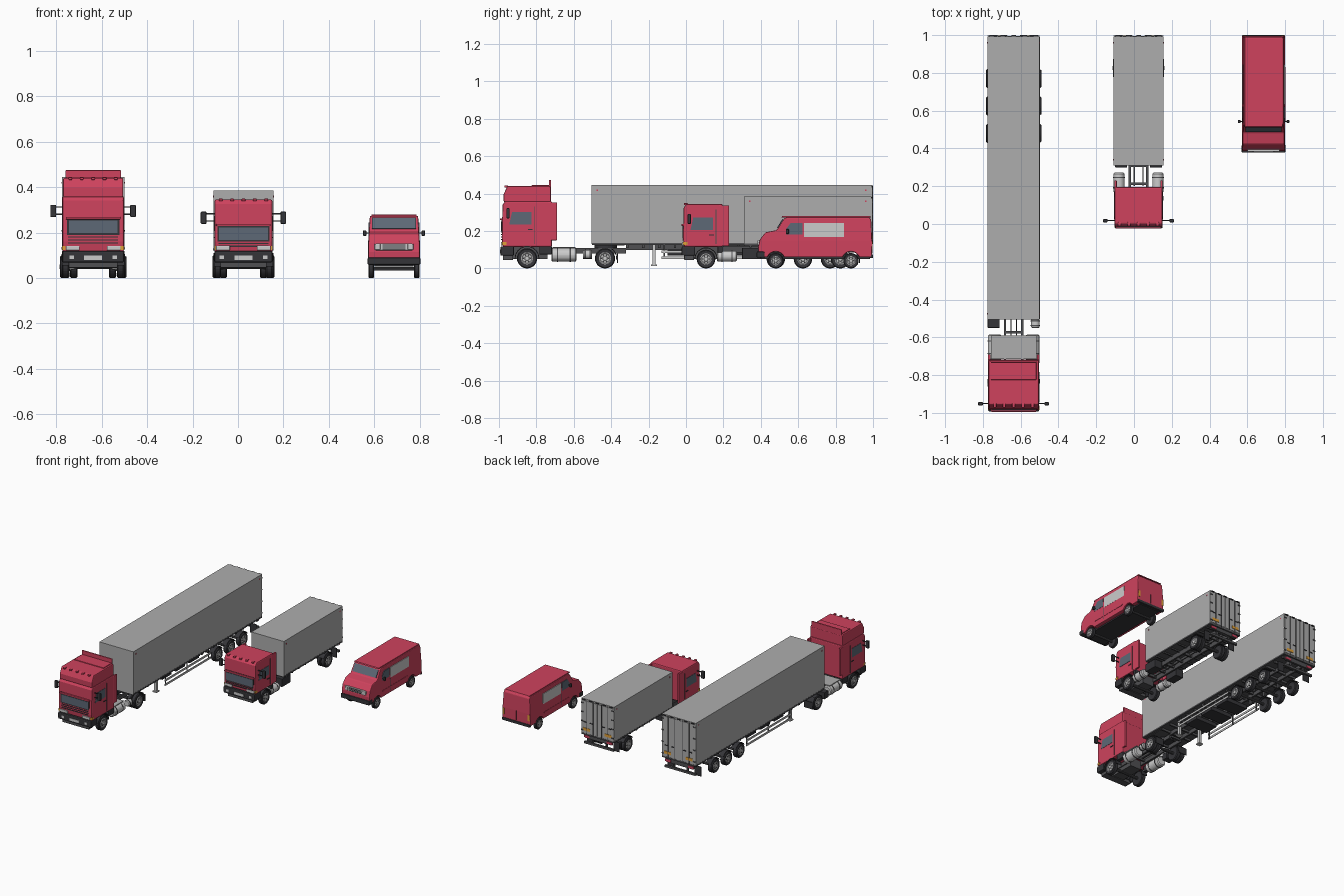
import bpy, bmesh
from math import sin, cos, pi, radians
from mathutils import Vector

if "Cube" in bpy.data.objects:
    bpy.data.objects.remove(bpy.data.objects["Cube"])

def mat(name, c):
    m = bpy.data.materials.new(name)
    m.diffuse_color = (*c, 1)
    m.use_nodes = True
    m.node_tree.nodes["Principled BSDF"].inputs["Base Color"].default_value = m.diffuse_color
    return m

RED = mat("red_paint", (0.62, 0.055, 0.11))
DARK = mat("dark_rubber", (0.035, 0.035, 0.04))
FRAME = mat("chassis_grey", (0.08, 0.08, 0.085))
GLASS = mat("glass", (0.11, 0.14, 0.18))
AMBER = mat("amber", (0.75, 0.35, 0.04))
PALE = mat("pale_metal", (0.6, 0.6, 0.6))
BOXM = mat("cargo_grey", (0.42, 0.42, 0.42))
ROUND = []

def finish(name, bm, m, bevel=0):
    bmesh.ops.recalc_face_normals(bm, faces=bm.faces)
    me = bpy.data.meshes.new(name)
    bm.to_mesh(me)
    bm.free()
    o = bpy.data.objects.new(name, me)
    bpy.context.collection.objects.link(o)
    me.materials.append(m)
    if bevel:
        b = o.modifiers.new("bevel", 'BEVEL')
        b.width, b.segments, b.limit_method = bevel, 2, 'ANGLE'
        b.angle_limit = radians(35)
    return o

def prism(name, pts, x0, x1, m, bevel=0, taper=None):
    """Side profile of (y, z) points extruded along x."""
    bm = bmesh.new()
    f = bm.faces.new([bm.verts.new((x0, y, z)) for y, z in pts])
    r = bmesh.ops.extrude_face_region(bm, geom=[f])
    bmesh.ops.translate(bm, verts=[v for v in r['geom'] if isinstance(v, bmesh.types.BMVert)], vec=(x1 - x0, 0, 0))
    if taper:
        z0, k = taper
        bmesh.ops.bisect_plane(bm, geom=bm.verts[:] + bm.edges[:] + bm.faces[:], plane_co=(0, 0, z0), plane_no=(0, 0, 1))
        mid = (x0 + x1) / 2
        for v in bm.verts:
            v.co.x = mid + (v.co.x - mid) * (1 - k * max(0, v.co.z - z0))
    return finish(name, bm, m, bevel)

def box(name, x, y, z, m, bevel=0):
    return prism(name, [(y[0], z[0]), (y[1], z[0]), (y[1], z[1]), (y[0], z[1])], min(x), max(x), m, bevel)

def pair(name, cx, x, y, z, m, bevel=0):
    for s in (-1, 1):
        box(name, (cx + s * x[0], cx + s * x[1]), y, z, m, bevel)

def lathe(name, prof, c, axis, m, n=28):
    """Profile of (radius, offset along axis) turned about x, y or z."""
    bm, rings = bmesh.new(), []
    for r, t in prof:
        ring = []
        for i in range(n):
            a = 2 * pi * i / n
            p = (t, r * cos(a), r * sin(a))
            k = {'x': 0, 'y': 1, 'z': 2}[axis]
            ring.append(bm.verts.new(Vector(c) + Vector(p[-k:] + p[:-k] if k else p)))
        rings.append(ring)
    for a, b in zip(rings, rings[1:]):
        for i in range(n):
            bm.faces.new((a[i], a[(i + 1) % n], b[(i + 1) % n], b[i]))
    bm.faces.new(rings[0])
    bm.faces.new(rings[-1])
    o = finish(name, bm, m)
    ROUND.append(o)
    return o

def arc(cy, cz, r, a0, a1, n=9):
    return [(cy + r * cos(radians(a0 + (a1 - a0) * i / n)), cz + r * sin(radians(a0 + (a1 - a0) * i / n))) for i in range(n + 1)]

def wheels(cx, xo, y, r, w, dual=False):
    """An axle with a wheel (or twin wheels) on both ends; xo is the outer face."""
    for s in (-1, 1):
        for k in range(2 if dual else 1):
            x = cx + s * (xo - w / 2 - k * w * 1.12)
            h = w / 2
            lathe("tyre", [(r * .6, -h * .8), (r * .9, -h), (r, -h * .7), (r, h * .7), (r * .9, h), (r * .6, h * .8)], (x, y, r), 'x', DARK)
        x = cx + s * (xo - w / 2)
        lathe("rim", [(r * .6, 0), (r * .6, s * h * .9), (r * .52, s * h * .95), (r * .45, s * h * .8), (r * .25, s * h * .85), (r * .2, s * h * 1.05)], (x, y, r), 'x', PALE)
        for i in range(6):
            a = i * pi / 3
            lathe("rim_hole", [(r * .08, s * h * .7), (r * .08, s * h * .92)], (x, y + r * .37 * cos(a), r + r * .37 * sin(a)), 'x', DARK, 8)
    lathe("axle", [(r * .2, -xo + w), (r * .2, xo - w)], (cx, y, r), 'x', FRAME, 10)

def fender(cx, x0, x1, y, z, r, a0, a1):
    for s in (-1, 1):
        prism("mudguard", arc(y, z, r, a0, a1) + arc(y, z, r - .004, a1, a0), cx + s * x0, cx + s * x1, DARK)

def tank(name, x, y0, y1, z, r):
    lathe(name, [(r * .8, y0), (r, y0 + .006), (r, y1 - .006), (r * .8, y1)], (x, 0, z), 'y', PALE)
    for t in (.25, .75):
        yb = y0 + (y1 - y0) * t
        lathe("tank_strap", [(r + .002, yb - .003), (r + .002, yb + .003)], (x, 0, z), 'y', FRAME)

def cab(cx, hw, y0, y1, top, dz, yf, zf, yw, r):
    # shell with rounded front
    prism("cab_shell", [(y0 + .006, .115), (y0, .16), (y0 + .004, top - .02), (y0 + .018, top), (y1, top), (y1, .115)], cx - hw, cx + hw, RED, .007)
    # windscreen, visor and grille bars
    box("windscreen_frame", (cx - .115, cx + .115), (y0 - .002, y0 + .02), (.19 + dz, .268 + dz), DARK)
    box("windscreen", (cx - .107, cx + .107), (y0 - .004, y0 + .02), (.198 + dz, .252 + dz), GLASS)
    box("sun_visor", (cx - .12, cx + .12), (y0 - .009, y0 + .01), (.258 + dz, .268 + dz), RED, .002)
    for i in range(3):
        box("grille_bar", (cx - .11, cx + .11), (y0 - .003, y0 + .01), (.152 + dz / 2 + i * .013, .157 + dz / 2 + i * .013), DARK)
    pair("headlight", cx, (.06, .12), (y0 - .005, y0 + .02), (.122, .141), PALE, .002)
    pair("indicator", cx, (.121, hw + .001), (y0 + .001, y0 + .025), (.124, .14), AMBER)
    # bumper
    box("bumper", (cx - hw, cx + hw), (y0 - .007, y0 + .065), (.068, .118), DARK, .006)
    box("bumper_lip", (cx - hw * .8, cx + hw * .8), (y0 + .006, y0 + .06), (.045, .07), FRAME, .003)
    box("number_plate_recess", (cx - .04, cx + .04), (y0 - .009, y0), (.08, .098), PALE)
    pair("fog_light", cx, (.085, .105), (y0 - .009, y0), (.083, .1), PALE)
    # side windows, doors, steps
    for s in (-1, 1):
        prism("side_window", [(y0 + .04, .236 + dz), (y0 + .16, .236 + dz), (y0 + .16, .302 + dz), (y0 + .055, .302 + dz)], cx + s * (hw - .01), cx + s * (hw + .002), GLASS)
    pair("door_seam", cx, (hw - .01, hw + .001), (y0 + .175, y0 + .178), (.13, top - .03), FRAME)
    pair("door_handle", cx, (hw, hw + .004), (y0 + .14, y0 + .165), (.205 + dz, .211 + dz), DARK)
    pair("entry_step", cx, (hw - .03, hw - .002), (yw + r + .012, y1), (.075, .118), DARK, .003)
    fender(cx, hw - .045, hw + .002, yw, r, r + .012, 0, 180)
    # mirrors
    pair("mirror", cx, (.163, .188), (y0 + .025, y0 + .042), (.268 + dz, .322 + dz), DARK, .004)
    for z in (.278, .31):
        pair("mirror_arm", cx, (hw - .005, .168), (y0 + .033, y0 + .038), (z + dz, z + .005 + dz), DARK)
    # rear side fairings
    pair("side_fairing", cx, (hw - .012, hw + .001), (y1 - .02, yf), (zf, top - .008), RED, .003)

def cargo(cx, hw, y0, y1, z0, z1):
    box("cargo_box", (cx - hw, cx + hw), (y0, y1 - .008), (z0, z1), BOXM)
    box("lower_rail", (cx - hw - .001, cx + hw + .001), (y0 + .002, y1 - .007), (z0 - .004, z0 + .007), FRAME)
    # doors with locking rods, hinges and reflectors
    pair("rear_door", cx, (.002, hw - .006), (y1 - .01, y1 - .004), (z0 + .012, z1 - .012), BOXM)
    for s in (-1, 1):
        for x in (.035, .085):
            lathe("lock_rod", [(.0025, z0 + .005), (.0025, z1 - .005)], (cx + s * x, y1 - .003, 0), 'z', FRAME, 8)
            box("rod_handle", (cx + s * x, cx + s * (x + .025)), (y1 - .004, y1), (z0 + .09, z0 + .096), DARK)
        for i in range(4):
            z = z0 + .03 + (z1 - z0 - .06) * i / 3
            box("hinge", (cx + s * (hw - .02), cx + s * hw), (y1 - .006, y1 - .001), (z - .004, z + .004), FRAME)
    pair("reflector", cx, (.06, .115), (y1 - .004, y1 - .001), (z0 + .03, z0 + .05), AMBER)
    for i in range(5):
        x = cx + (i - 2) * hw * .42
        box("rear_marker", (x - .012, x + .012), (y1 - .009, y1), (z1 - .008, z1 - .002), DARK)
    for y in (y0 + .03, y1 - .04):
        pair("side_marker", cx, (hw, hw + .002), (y - .004, y + .004), (z1 - .03, z1 - .022), RED)
    # rear underrun bar, flaps, lights
    pair("underrun_post", cx, (.05, .06), (y1 - .04, y1 - .025), (.05, z0), FRAME)
    box("underrun_bar", (cx - hw * .9, cx + hw * .9), (y1 - .035, y1 - .02), (.05, .066), FRAME)
    box("tail_beam", (cx - hw * .8, cx + hw * .8), (y1 - .03, y1 - .015), (.095, z0), FRAME)
    pair("tail_light", cx, (.07, .115), (y1 - .02, y1 - .012), (.1, .116), RED)
    pair("mud_flap", cx, (.085, hw), (y1 - .075, y1 - .07), (.03, .1), DARK)

def chassis(cx, y0, y1, z0, z1, step, wide):
    pair("frame_rail", cx, (.04, .052), (y0, y1), (z0, z1), FRAME)
    n = int((y1 - y0) / step)
    for i in range(n + 1):
        y = y0 + (y1 - y0 - .012) * i / n
        box("cross_member", (cx - wide, cx + wide), (y, y + .012), (z0 + .012, z1 - .002), FRAME)

# ---- articulated truck ----
A = -.637
cab(A, .135, -.985, -.717, .36, 0, -.69, .15, -.85, .054)
prism("high_roof", [(-.975, .355), (-.976, .395), (-.955, .44), (-.728, .44), (-.722, .43), (-.722, .355)], A - .132, A + .132, RED, .006)
box("roof_deflector", (A - .122, A + .122), (-.732, -.722), (.43, .474), RED, .002)
box("roof_ridge", (A - .12, A + .12), (-.825, -.73), (.438, .445), RED, .002)
chassis(A, -.95, -.32, .08, .108, .12, .045)
pair("brake_line", A, (.012, .018), (-.7, -.45), (.1, .108), DARK)
box("catwalk", (A - .12, A + .12), (-.715, -.59), (.108, .114), BOXM)
for s in (-1, 1):
    tank("fuel_tank", A + s * .1, -.72, -.585, .072, .036)
box("engine", (A - .045, A + .045), (-.93, -.74), (.05, .12), FRAME)
box("battery_box", (A - .138, A - .075), (-.55, -.502), (.05, .1), DARK, .003)
tank("air_tank", A + .115, -.55, -.502, .075, .023)
lathe("coupling_plate", [(.06, .108), (.06, .128)], (A, -.43, 0), 'z', DARK)
wheels(A, .137, -.85, .054, .032)
wheels(A, .137, -.433, .054, .032, True)
fender(A, .065, .138, -.433, .054, .064, -5, 55)
pair("mud_flap", A, (.07, .137), (-.368, -.364), (.03, .08), DARK)
cargo(A, .138, -.505, 1, .13, .445)
chassis(A, -.32, .97, .098, .13, .085, .125)
box("nose_plate", (A - .12, A + .12), (-.49, -.33), (.122, .13), FRAME)
for y in (.48, .625, .77):
    wheels(A, .146, y, .049, .036)
    pair("axle_hanger", A, (.04, .055), (y - .07, y - .05), (.05, .1), FRAME)
    fender(A, .1, .14, y, .049, .058, 30, 150)
pair("landing_leg", A, (.08, .098), (-.18, -.162), (.02, .13), PALE)
pair("landing_foot", A, (.072, .106), (-.188, -.154), (.012, .02), PALE)
for z in (.05, .082):
    pair("side_guard", A, (.131, .136), (-.13, .4), (z, z + .014), PALE)
for y in (-.12, .13, .38):
    pair("guard_post", A, (.125, .131), (y, y + .008), (.05, .13), FRAME)
for y in (-.1, .06, .22):
    box("storage_tray", (A - .09, A + .09), (y, y + .11), (.07, .1), DARK, .003)

# ---- rigid truck ----
B = .024
cab(B, .127, -.016, .195, .345, -.03, .23, .12, .107, .05)
chassis(B, .02, .97, .085, .118, .09, .05)
pair("body_bearer", B, (.02, .026), (.2, .97), (.105, .122), FRAME)
box("engine", (B - .045, B + .045), (.03, .18), (.05, .12), FRAME)
for s in (-1, 1):
    tank("fuel_tank", B + s * .103, .165, .272, .065, .029)
pair("battery_box", B, (.06, .125), (.3, .4), (.05, .11), DARK, .003)
wheels(B, .128, .107, .05, .03)
wheels(B, .136, .825, .05, .03, True)
fender(B, .065, .132, .825, .05, .06, 30, 150)
cargo(B, .132, .31, 1, .125, .385)
for i in range(9):
    y = .34 + i * .075
    box("floor_bearer", (B - .128, B + .128), (y, y + .01), (.112, .125), FRAME)

# roof marker lights on both tall cabs
for cx, y, z in ((A, -.966, .438), (B, -.006, .344)):
    for i in range(5):
        x = cx + (i - 2) * .05
        box("roof_lamp", (x - .008, x + .008), (y - .005, y + .016), (z - .006, z + .005), RED, .002)

# ---- van ----
C, H = .686, .113
prism("van_body", [(.388, .06), (.386, .115), (.395, .155), (.425, .193), (.485, .205), (.525, .268), (.54, .273), (.98, .273), (.99, .262), (.995, .15), (.995, .06)]
      + arc(.882, .042, .048, 22, 158) + arc(.48, .042, .048, 22, 158), C - H, C + H, RED, .005, (.15, .5))
prism("roof_panel", [(.51, .272), (.515, .28), (.985, .28), (.99, .272)], C - .1, C + .1, RED, .002)
box("van_floor", (C - .085, C + .085), (.4, .985), (.05, .075), DARK)
prism("van_windscreen", [(.489, .214), (.519, .262), (.522, .258), (.494, .212)], C - .096, C + .096, GLASS).location = (0, -.003, .003)
for s in (-1, 1):
    prism("van_side_window", [(.535, .182), (.622, .182), (.622, .244), (.56, .244), (.535, .21)], C + s * .1, C + s * .1125, GLASS)
pair("side_panel", C, (.1, .1125), (.632, .845), (.168, .244), PALE)
pair("van_door_seam", C, (.1, H + .0006), (.627, .629), (.08, .165), FRAME)
pair("side_moulding", C, (.1, H + .002), (.54, .83), (.1, .108), RED)
box("van_grille", (C - .08, C + .08), (.384, .42), (.122, .152), PALE, .002)
for i in range(3):
    box("van_grille_slot", (C - .05, C + .05), (.382, .4), (.126 + i * .009, .13 + i * .009), DARK)
pair("van_headlight", C, (.06, .085), (.382, .4), (.124, .15), PALE, .002)
box("van_bumper", (C - .116, C + .116), (.378, .42), (.058, .09), DARK, .005)
box("van_rear_bumper", (C - .113, C + .113), (.98, 1.0), (.055, .075), DARK, .003)
box("rear_door_seam", (C - .001, C + .001), (.98, .9965), (.08, .15), DARK)
pair("van_tail_light", C, (.095, .11), (.98, .998), (.1, .145), AMBER)
pair("van_mirror", C, (.122, .136), (.535, .55), (.185, .21), DARK, .003)
pair("van_mirror_arm", C, (.1, .125), (.541, .546), (.195, .2), DARK)
for y in (.48, .882):
    wheels(C, .112, y, .041, .024)

# smooth the turned parts
for o in bpy.context.view_layer.objects:
    o.select_set(o in ROUND)
bpy.context.view_layer.objects.active = ROUND[0]
bpy.ops.object.shade_smooth_by_angle(angle=radians(35))
